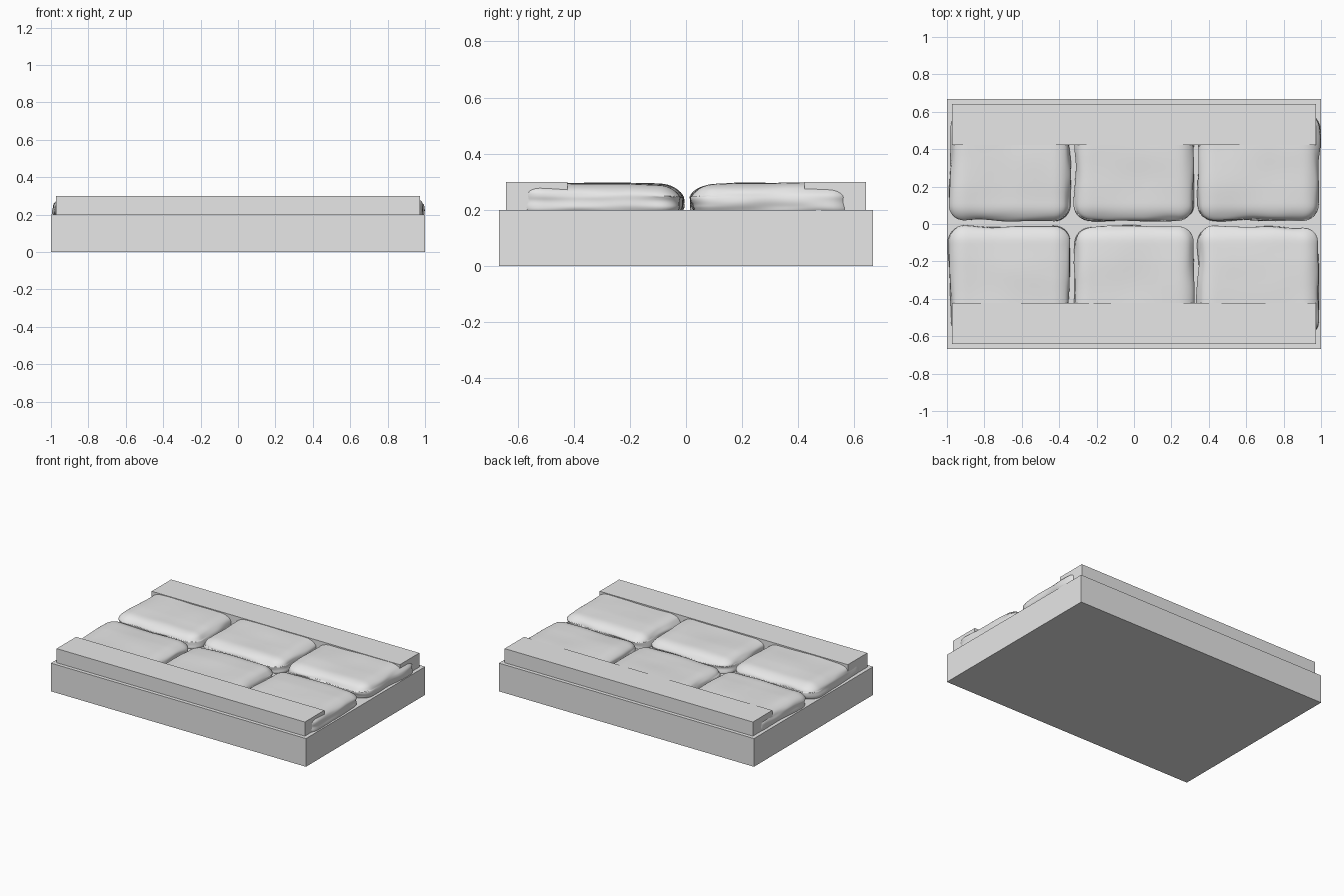
import bpy, bmesh
from mathutils import Vector, noise

default = bpy.data.objects.get("Cube")
if default:
    bpy.data.objects.remove(default, do_unlink=True)

# One plain stone grey for everything
grey = bpy.data.materials.new("stone_grey")
grey.use_nodes = True
colour = (0.8, 0.8, 0.8, 1)
grey.diffuse_color = colour
grey.node_tree.nodes["Principled BSDF"].inputs["Base Color"].default_value = colour


def add_object(name, bm):
    mesh = bpy.data.meshes.new(name)
    bm.to_mesh(mesh)
    bm.free()
    mesh.materials.append(grey)
    obj = bpy.data.objects.new(name, mesh)
    bpy.context.collection.objects.link(obj)
    return obj


def box(name, low, high):
    low, high = Vector(low), Vector(high)
    bm = bmesh.new()
    bmesh.ops.create_cube(bm, size=1)
    for v in bm.verts:
        v.co = (low + high) / 2 + v.co * (high - low)
    return add_object(name, bm)


def stone(name, x0, x1, y0, y1, seed):
    """Pillow-like cobble: a rounded box with soft, worn irregularities."""
    low, high = Vector((x0, y0, 0.16)), Vector((x1, y1, 0.294))
    centre, half = (low + high) / 2, (high - low) / 2
    radius = Vector((0.085, 0.085, 0.055))
    core = half - radius
    shift = Vector((seed * 7.3, seed * 3.1, seed))

    bm = bmesh.new()
    bmesh.ops.create_cube(bm, size=2)
    bmesh.ops.subdivide_edges(bm, edges=bm.edges[:], cuts=30, use_grid_fill=True)
    for v in bm.verts:
        q = Vector([v.co[i] * half[i] for i in range(3)])
        inner = Vector([max(-core[i], min(core[i], q[i])) for i in range(3)])
        d = Vector([(q[i] - inner[i]) / radius[i] for i in range(3)]).normalized()
        p = centre + inner + Vector([d[i] * radius[i] for i in range(3)])
        # Broad waviness on top, tighter horizontal grooves on the sides
        broad = noise.noise(p * 4 + shift)
        groove = noise.noise(Vector((p.x * 6, p.y * 6, p.z * 28)) + shift)
        p.x += d.x * (0.012 * broad + 0.009 * groove)
        p.y += d.y * (0.012 * broad + 0.009 * groove)
        p.z += d.z * 0.007 * broad
        # Tops sink slightly towards the middle seam
        if p.z > 0.25:
            p.z -= 0.007 * max(0, 1 - abs(p.y) / 0.2)
        p.z = min(p.z, 0.2985)
        v.co = p
    for f in bm.faces:
        f.smooth = True
    return add_object(name, bm)


# Slab and the two kerbs along its long sides
box("base_slab", (-1, -0.667, 0), (1, 0.667, 0.2))
box("front_kerb", (-0.973, -0.641, 0.2), (0.973, -0.423, 0.3))
box("back_kerb", (-0.973, 0.423, 0.2), (0.973, 0.641, 0.3))

# Two rows of three cobbles, their outer ends tucked inside the kerbs
columns = {"right": (-0.985, -0.345), "middle": (-0.32, 0.32), "left": (0.343, 0.987)}
for seed, (side, (x0, x1)) in enumerate(columns.items()):
    stone("front_" + side + "_stone", x0, x1, -0.6, -0.012, seed + 1)
    stone("back_" + side + "_stone", x0, x1, 0.018, 0.6, seed + 5)
